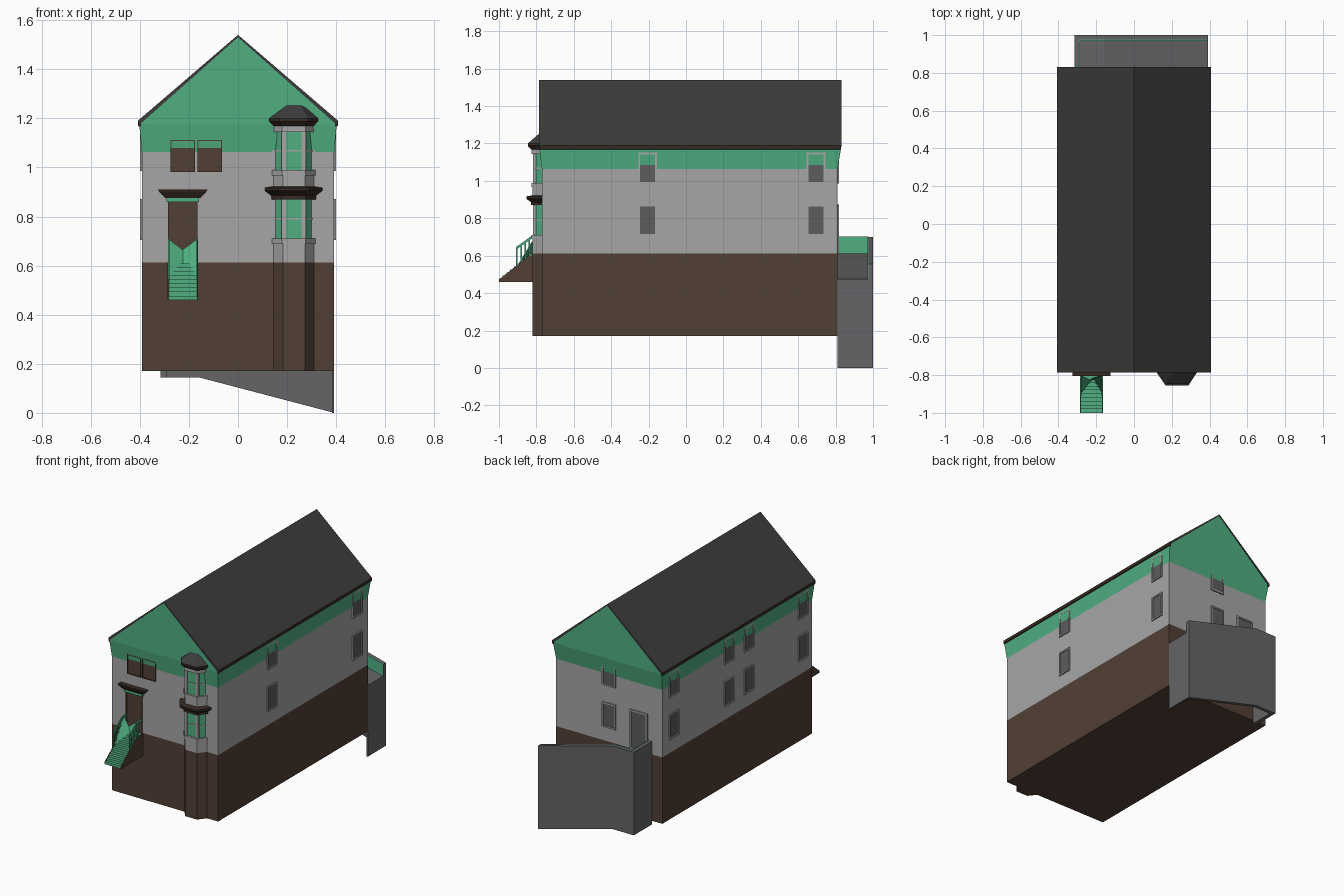
import bpy
from mathutils import Matrix, Vector
from math import radians

if "Cube" in bpy.data.objects:
    bpy.data.objects.remove(bpy.data.objects["Cube"])

def material(name, r, g, b):
    m = bpy.data.materials.new(name)
    m.diffuse_color = (r, g, b, 1)
    m.use_nodes = True
    m.node_tree.nodes["Principled BSDF"].inputs["Base Color"].default_value = m.diffuse_color
    return m

BROWN = material("brown", 0.085, 0.05, 0.036)
GREEN = material("green", 0.08, 0.43, 0.22)
SLATE = material("slate", 0.045, 0.045, 0.045)
TRIM = material("dark_trim", 0.04, 0.025, 0.018)
STONE = material("stone", 0.38, 0.38, 0.38)
PANE = material("pane", 0.11, 0.11, 0.11)
PORCH = material("porch_grey", 0.13, 0.13, 0.135)

def mesh(name, verts, faces, mat):
    me = bpy.data.meshes.new(name)
    me.from_pydata([tuple(v) for v in verts], [], faces)
    me.materials.append(mat)
    ob = bpy.data.objects.new(name, me)
    bpy.context.collection.objects.link(ob)
    return ob

def loft(name, rings, mat):
    """Skin equal-length rings and cap both ends."""
    n = len(rings[0])
    verts = [p for r in rings for p in r]
    faces = [(k * n + i, k * n + (i + 1) % n, (k + 1) * n + (i + 1) % n, (k + 1) * n + i)
             for k in range(len(rings) - 1) for i in range(n)]
    faces += [tuple(reversed(range(n))), tuple(range(len(verts) - n, len(verts)))]
    return mesh(name, verts, faces, mat)

def rect(x0, x1, y0, y1, z):
    return [(x0, y0, z), (x1, y0, z), (x1, y1, z), (x0, y1, z)]

def box(name, x0, x1, y0, y1, z0, z1, mat):
    return loft(name, [rect(x0, x1, y0, y1, z0), rect(x0, x1, y0, y1, z1)], mat)

def extrude_y(name, profile, y0, y1, mat):
    return loft(name, [[(x, y, z) for x, z in profile] for y in (y1, y0)], mat)

def extrude_x(name, profile, x0, x1, mat):
    return loft(name, [[(x, y, z) for y, z in profile] for x in (x0, x1)], mat)

# Main walls in storey bands, flared frieze and gable
box("basement_wall", -.392, .392, -.77, .81, .17, .613, BROWN)
box("main_wall", -.392, .392, -.77, .81, .613, 1.063, STONE)
loft("frieze", [rect(-.392, .392, -.77, .81, 1.063),
                rect(-.402, .402, -.784, .829, 1.175)], GREEN)
extrude_y("gable", [(-.402, 1.175), (.402, 1.175), (0, 1.532)], -.784, .829, GREEN)

# Roof shell with tapered edges and eaves fascia
extrude_y("roof", [(0, 1.54), (-.408, 1.19), (-.395, 1.18), (0, 1.53), (.395, 1.18), (.408, 1.19)],
          -.786, .831, SLATE)
for s in (-1, 1):
    prof = [(s * .408, 1.19), (s * .408, 1.17), (s * .396, 1.165), (s * .396, 1.19)]
    extrude_y("eaves_fascia", prof if s > 0 else prof[::-1], -.785, .83, TRIM)

# Bay tower: half-octagon plan grown by d
def plan(d, z):
    return [(.14 - d, -.765, z), (.183 - d / 2, -.82 - d, z),
            (.272 + d / 2, -.82 - d, z), (.313 + d, -.765, z)]

def bay(name, levels, mat):
    return loft(name, [plan(d, z) for d, z in levels], mat)

bay("bay_base", [(0, .17), (0, .613)], BROWN)
bay("bay_base_upper", [(0, .613), (0, .69)], STONE)
bay("bay_mid_band", [(0, .91), (0, .975)], STONE)
bay("bay_cornice", [(.008, .87), (.008, .885), (.034, .905), (.034, .917), (.004, .922)], TRIM)
bay("bay_head", [(.006, 1.145), (.006, 1.172)], STONE)
bay("bay_roof_edge", [(.008, 1.168), (.026, 1.188), (.026, 1.2)], TRIM)
bay("bay_roof", [(.026, 1.2), (-.035, 1.253), (-.042, 1.265)], SLATE)
for z0, z1 in ((.71, .87), (.99, 1.145)):
    bay("bay_sill", [(.006, z0 - .022), (.006, z0)], STONE)
    bay("bay_glass", [(-.008, z0), (-.008, z1)], GREEN)
    zm = (z0 + z1) / 2
    bay("bay_glazing_bar", [(-.005, zm - .003), (-.005, zm + .003)], STONE)
    for x, y, _ in plan(-.008, 0):
        box("bay_post", x - .009, x + .009, y - .006, y + .01, z0, z1, STONE)

# Wall windows: local x along wall, local -y outward
def window(name, origin, angle, w, h, pane=PANE, frame=STONE, border=.01):
    m = Matrix.Translation(Vector(origin)) @ Matrix.Rotation(radians(angle), 4, 'Z')
    a = w / 2
    parts = [box(name + "_pane", -a, a, -.002, .01, 0, h, pane)]
    for x0, x1, z0, z1 in ((-a, border - a, 0, h), (a - border, a, 0, h),
                           (-a, a, 0, border), (-a, a, h - border, h)):
        parts.append(box(name + "_frame", x0, x1, -.008, .005, z0, z1, frame))
    for p in parts:
        p.data.transform(m)

for z in (.705, .985):
    for y in (-.205, .695):
        window("right_window", (.392, y, z), 90, .1, .167)
    for y in (-.67, -.10, .11, .69):
        window("left_window", (-.392, y, z), -90, .1, .167)
    window("back_window", (0, .81, z), 180, .1, .167)
window("back_door", (-.22, .81, .613), 180, .13, .262)
for x in (-.225, -.115):
    window("front_window", (x, -.77, .982), 0, .1, .13, BROWN, BROWN, .004)

# Front door with flared canopy
window("front_door", (-.225, -.77, .6), 0, .12, .27, BROWN, BROWN, .006)
box("door_lintel", -.292, -.158, -.785, -.765, .86, .88, GREEN)
loft("door_canopy", [rect(-.295, -.155, -.785, -.765, .875), rect(-.322, -.128, -.802, -.765, .902),
                     rect(-.326, -.124, -.804, -.765, .911)], TRIM)

# Front steps between brown stringers
for i in range(9):
    y = -1 + .02 * i
    z = .477 + .0165 * i
    box("step", -.282, -.168, y, -.77, z - .0165, z, GREEN)
for x in (-.287, -.168):
    extrude_x("stair_stringer", [(-1, .46), (-.77, .46), (-.77, .61), (-.84, .6), (-1, .472)],
              x, x + .005, BROWN)

# Side rails, balusters and folded panels at the head of the steps
for s in (-1, 1):
    xo = -.225 + s * .06
    xa, xb = sorted((xo, xo - s * .006))
    extrude_x("stair_rail", [(-.91, .63), (-.82, .695), (-.77, .695), (-.77, .71), (-.82, .71), (-.91, .645)],
              xa, xb, GREEN)
    for k in range(5):
        y = -.908 + .022 * k
        box("baluster", xa, xb, y, y + .008, .477 + .8 * (y + .99), .645 + .7 * (y + .91), GREEN)
    panel = mesh("stair_panel", [(xo, -.9, .55), (-.225, -.82, .6), (-.225, -.83, .665), (xo, -.8, .71)],
                 [(0, 1, 2, 3) if s < 0 else (3, 2, 1, 0)], GREEN)
    panel.modifiers.new("thickness", 'SOLIDIFY').thickness = .003

# Rear porch: hollow ramp with parapet walls and sloping floor
extrude_y("porch_outer_wall", [(-.315, .145), (-.16, .145), (.392, 0), (.392, .555), (-.16, .7), (-.315, .7)],
          .975, 1, PORCH)
box("porch_left_wall", -.315, -.29, .81, .976, .145, .7, PORCH)
box("porch_end_wall", .382, .392, .81, .976, 0, .475, PORCH)
extrude_y("porch_floor", [(-.29, .6), (-.16, .6), (.39, .46), (.39, .475), (-.16, .613), (-.29, .613)],
          .81, .976, PORCH)
# Green inner lining of the parapet
box("porch_left_lining", -.291, -.286, .81, .974, .613, .702, GREEN)
extrude_y("porch_outer_lining", [(-.291, .613), (-.16, .613), (.39, .475), (.39, .556), (-.16, .702), (-.291, .702)],
          .97, .976, GREEN)
